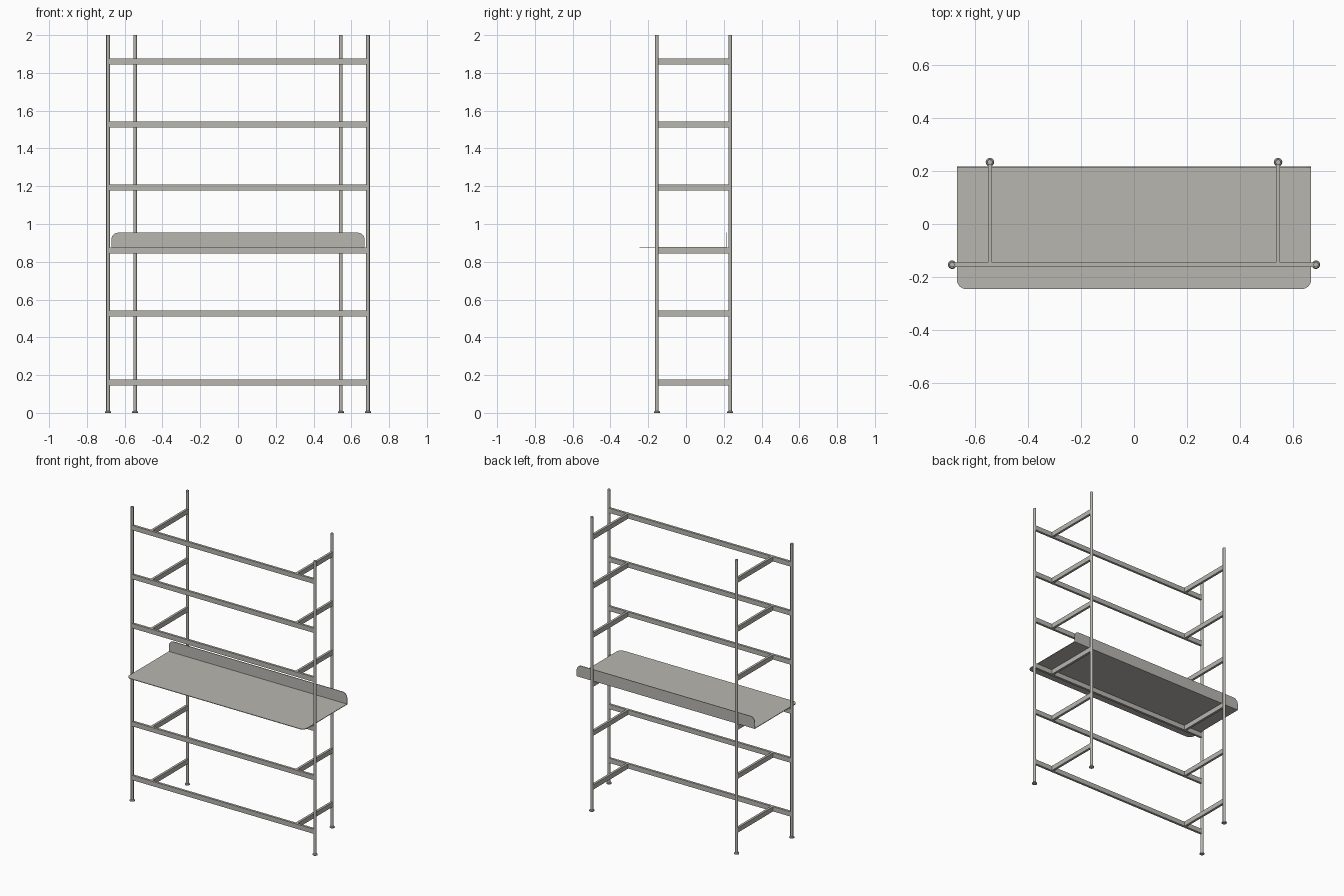
import bpy, bmesh, math
from mathutils import Vector

cube = bpy.data.objects.get("Cube")
if cube:
    bpy.data.objects.remove(cube, do_unlink=True)

# Single warm grey paint
paint = bpy.data.materials.new("warm_grey_metal")
paint.use_nodes = True
colour = (0.48, 0.47, 0.435, 1.0)
paint.diffuse_color = colour
paint.node_tree.nodes["Principled BSDF"].inputs["Base Color"].default_value = colour

FRONT_X, FRONT_Y = 0.688, -0.154
BACK_X, BACK_Y = 0.545, 0.234
RAIL_H, RAIL_W = 0.032, 0.016
LEVELS = [0.16] + [0.526 + i * 0.3335 for i in range(5)]
SHELF_Z = LEVELS[2] + RAIL_H / 2
SHEET = 0.004


def finish(name, bm):
    bmesh.ops.recalc_face_normals(bm, faces=bm.faces)
    mesh = bpy.data.meshes.new(name)
    bm.to_mesh(mesh)
    bm.free()
    obj = bpy.data.objects.new(name, mesh)
    bpy.context.collection.objects.link(obj)
    mesh.materials.append(paint)
    return obj


def box_bm(low, high):
    bm = bmesh.new()
    bmesh.ops.create_cube(bm, size=1)
    low, high = Vector(low), Vector(high)
    for v in bm.verts:
        v.co = (low + high) / 2 + v.co * (high - low)
    return bm


def round_edges(bm, rule, radius):
    edges = [e for e in bm.edges if rule(*[v.co for v in e.verts])]
    bmesh.ops.bevel(bm, geom=edges, offset=radius, segments=6,
                    profile=0.5, affect='EDGES')


def turned(name, x, y, profile, sides=24):
    """Lathe a (radius, height) profile around a vertical axis."""
    bm = bmesh.new()
    rings = []
    for r, z in profile:
        rings.append([bm.verts.new((x + r * math.cos(a), y + r * math.sin(a), z))
                      for a in (math.tau * i / sides for i in range(sides))])
    for a, b in zip(rings, rings[1:]):
        for i in range(sides):
            j = (i + 1) % sides
            bm.faces.new((a[i], a[j], b[j], b[i]))
    bm.faces.new(rings[0])
    bm.faces.new(rings[-1])
    obj = finish(name, bm)
    bpy.ops.object.select_all(action='DESELECT')
    obj.select_set(True)
    bpy.context.view_layer.objects.active = obj
    bpy.ops.object.shade_smooth_by_angle(angle=math.radians(35))


# Four posts with levelling feet
for side, s in (("left", 1), ("right", -1)):
    for row, x, y in (("front", FRONT_X, FRONT_Y), ("back", BACK_X, BACK_Y)):
        turned(f"{row}_post_{side}", s * x, y, [(0.0095, 0.008), (0.0095, 2.0)])
        turned(f"{row}_foot_{side}", s * x, y,
               [(0.016, 0), (0.016, 0.005), (0.012, 0.01)])

# Long front rails and short side arms at every level
for n, z in enumerate(LEVELS, 1):
    lo, hi = z - RAIL_H / 2, z + RAIL_H / 2
    finish(f"front_rail_{n}", box_bm((-FRONT_X, FRONT_Y - RAIL_W / 2, lo),
                                     (FRONT_X, FRONT_Y + RAIL_W / 2, hi)))
    for side, s in (("left", 1), ("right", -1)):
        finish(f"side_arm_{side}_{n}",
               box_bm((s * BACK_X - RAIL_W / 2, FRONT_Y + RAIL_W / 2, lo),
                      (s * BACK_X + RAIL_W / 2, BACK_Y, hi)))

# Thin shelf sheet with rounded front corners
SHELF_X, SHELF_FRONT, SHELF_BACK = 0.67, -0.246, 0.218
tray = box_bm((-SHELF_X, SHELF_FRONT, SHELF_Z),
              (SHELF_X, SHELF_BACK, SHELF_Z + SHEET))
round_edges(tray, lambda a, b: abs(a.z - b.z) > 0.001 and a.y < 0, 0.035)
finish("shelf", tray)

# Upright back lip with rounded top corners
lip = box_bm((-SHELF_X, SHELF_BACK - SHEET, SHELF_Z + SHEET),
             (SHELF_X, SHELF_BACK, 0.954))
round_edges(lip, lambda a, b: abs(a.y - b.y) > 0.001 and a.z > 0.95, 0.035)
finish("shelf_back_lip", lip)
